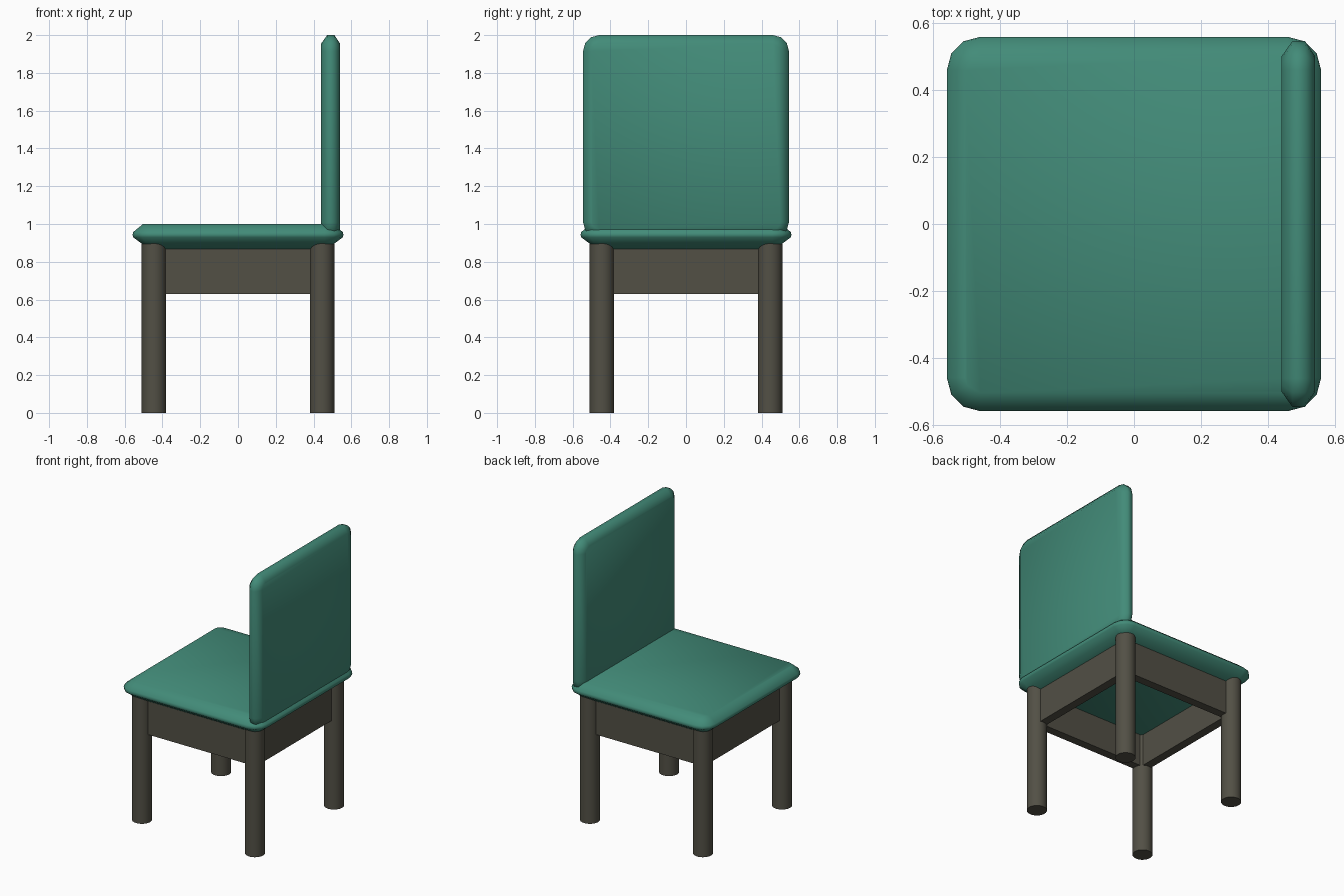
import bpy, bmesh, math
from mathutils import Matrix

if "Cube" in bpy.data.objects:
    bpy.data.objects.remove(bpy.data.objects["Cube"])


def material(name, color):
    m = bpy.data.materials.new(name)
    m.diffuse_color = (*color, 1)
    m.use_nodes = True
    m.node_tree.nodes["Principled BSDF"].inputs["Base Color"].default_value = m.diffuse_color
    return m


GREEN = material("green_cushion", (0.055, 0.26, 0.19))
DARK = material("dark_wood", (0.085, 0.08, 0.06))


def add(bm, name, mat, smooth):
    bmesh.ops.recalc_face_normals(bm, faces=bm.faces)
    me = bpy.data.meshes.new(name)
    bm.to_mesh(me)
    bm.free()
    me.materials.append(mat)
    ob = bpy.data.objects.new(name, me)
    bpy.context.collection.objects.link(ob)
    bpy.context.view_layer.objects.active = ob
    ob.select_set(True)
    if smooth:
        bpy.ops.object.shade_smooth_by_angle(angle=math.radians(smooth))
    ob.select_set(False)
    return ob


def slab(name, half_a, half_b, radius, profile, place, segs=3):
    """Rounded rectangle lofted through (height, inset) steps."""
    bm = bmesh.new()
    rings = []
    for h, inset in profile:
        r = max(radius - inset, 0.015)
        ca, cb = half_a - inset - r, half_b - inset - r
        ring = []
        for q, (sa, sb) in enumerate([(1, 1), (-1, 1), (-1, -1), (1, -1)]):
            for i in range(segs + 1):
                t = math.pi / 2 * (q + i / segs)
                ring.append(bm.verts.new(place(sa * ca + r * math.cos(t),
                                               sb * cb + r * math.sin(t), h)))
        rings.append(ring)
    n = len(rings[0])
    for lo, hi in zip(rings, rings[1:]):
        for i in range(n):
            j = (i + 1) % n
            bm.faces.new((lo[i], lo[j], hi[j], hi[i]))
    bm.faces.new(rings[0])
    bm.faces.new(rings[-1])
    return add(bm, name, GREEN, 65)


# Seat cushion
slab("seat", 0.558, 0.558, 0.1,
     [(0.857, 0.11), (0.895, 0.05), (0.93, 0.003), (0.943, 0),
      (0.957, 0.003), (1.0, 0.055)],
     lambda a, b, h: (a, b, h))

# Backrest: standing slab, sunk into the seat
slab("backrest", 0.545, 0.5375, 0.085,
     [(0.44, 0.045), (0.472, 0), (0.51, 0), (0.54, 0.045)],
     lambda a, b, h: (h, a, 1.4625 + b))

# Round legs
for sx, xn in ((-1, "left"), (1, "right")):
    for sy, yn in ((-1, "front"), (1, "back")):
        bm = bmesh.new()
        bmesh.ops.create_cone(bm, cap_ends=True, segments=32, radius1=0.065,
                              radius2=0.065, depth=0.92,
                              matrix=Matrix.Translation((sx * 0.445, sy * 0.445, 0.46)))
        add(bm, f"{yn}_{xn}_leg", DARK, 30)

# Rails joining the legs under the seat
for k, name in enumerate(("right", "back", "left", "front")):
    bm = bmesh.new()
    bmesh.ops.create_cube(bm, size=1,
                          matrix=Matrix.Rotation(k * math.pi / 2, 4, 'Z')
                          @ Matrix.Translation((0.436, 0, 0.75))
                          @ Matrix.Diagonal((0.06, 0.86, 0.24, 1)))
    add(bm, f"{name}_rail", DARK, 0)
